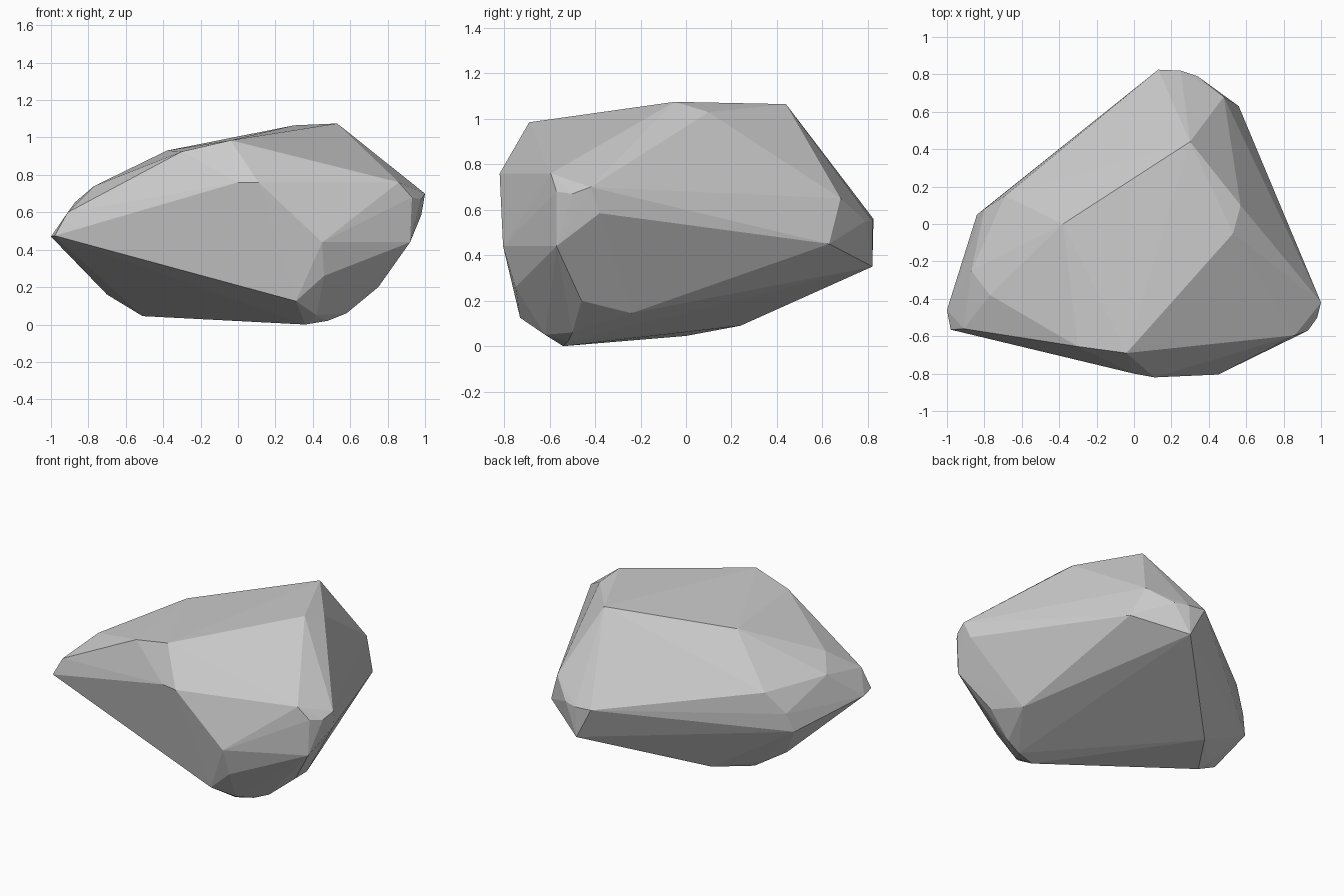
import bpy, bmesh

# Corner points of the boulder, grouped by region; the convex hull makes the facets
top = [(-.04, -.69, .985), (-.3, -.655, .925), (.3, .44, 1.065), (.57, .1, 1.03),
       (.53, -.05, 1.075), (-.38, 0, .93)]
left = [(-1, -.46, .47), (-.98, -.565, .475), (-.91, -.56, .6), (-.77, -.38, .74),
        (-.87, -.25, .655), (-.69, .15, .64), (-.84, .05, .38), (-.8, .08, .5)]
back = [(.24, .82, .35), (.13, .825, .56), (.25, .82, .55), (.34, .79, .55),
        (.56, .63, .45), (.48, .68, .65)]
right = [(1, -.42, .7), (.98, -.5, .67), (.93, -.57, .68), (.86, -.595, .76),
         (.98, -.38, .585), (.92, -.57, .44)]
front = [(.45, -.805, .44), (.46, -.75, .26), (.31, -.73, .125), (.11, -.82, .76),
         (0, -.8, .76)]
bottom = [(.36, -.54, 0), (.48, -.52, .02), (.58, -.5, .06), (.42, -.62, .05),
          (.75, -.46, .2), (.68, -.24, .145), (-.51, 0, .045), (-.7, -.07, .16),
          (-.57, .03, .1), (-.36, .24, .09)]

bm = bmesh.new()
for p in top + left + back + right + front + bottom:
    bm.verts.new(p)
hull = bmesh.ops.convex_hull(bm, input=bm.verts[:])

# Drop points that ended up inside the hull
bmesh.ops.delete(bm, geom=[v for v in bm.verts if not v.link_faces], context='VERTS')
bmesh.ops.recalc_face_normals(bm, faces=bm.faces[:])

mesh = bpy.data.meshes.new("boulder")
bm.to_mesh(mesh)
bm.free()
boulder = bpy.data.objects.new("boulder", mesh)
bpy.context.collection.objects.link(boulder)
